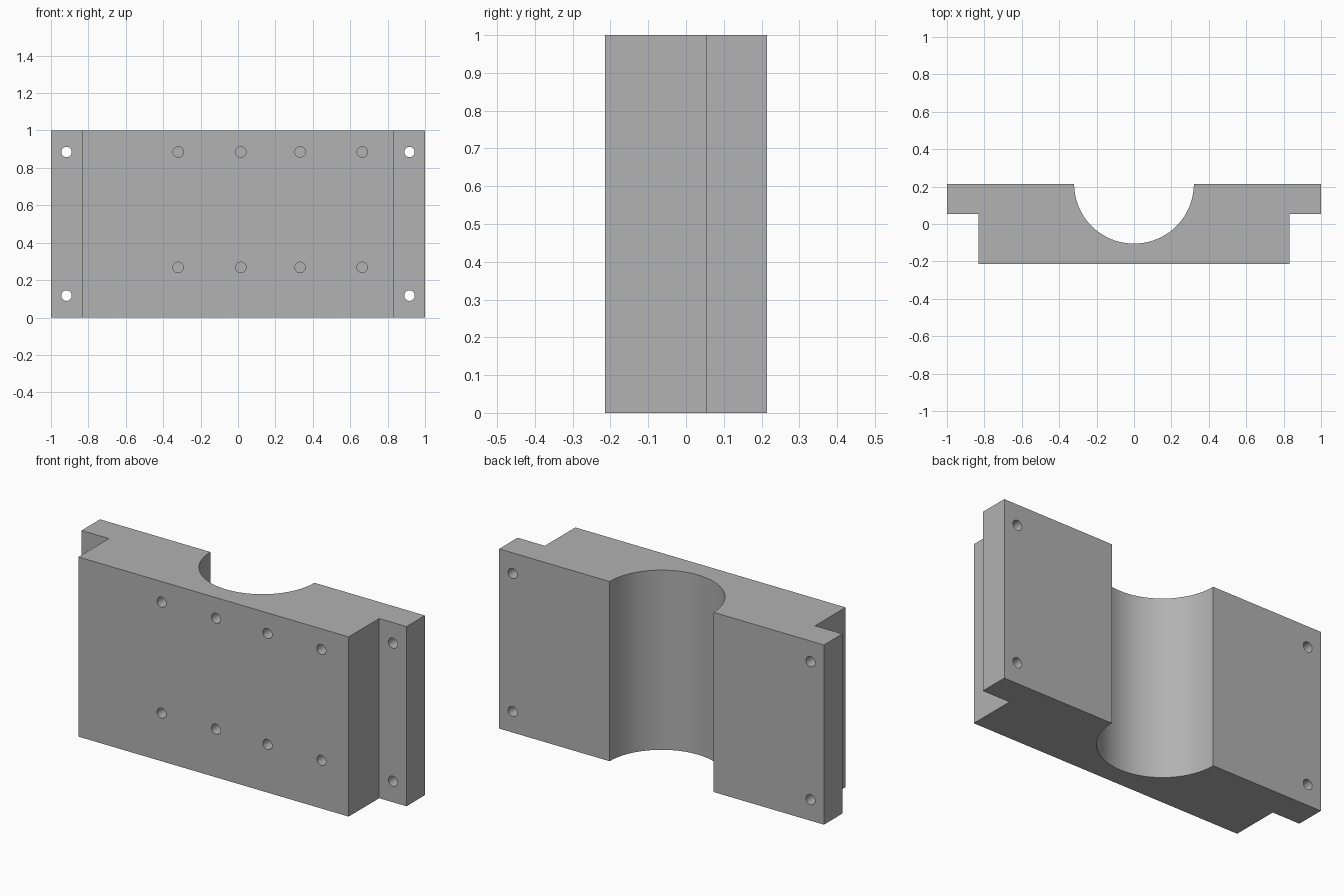
import bpy, bmesh, math
from mathutils import Matrix

cube = bpy.data.objects.get("Cube")
if cube:
    bpy.data.objects.remove(cube, do_unlink=True)

HEIGHT, BACK, FRONT, EAR = 1.0, 0.215, -0.215, 0.053
GROOVE_R, HOLE_R, SEGMENTS = 0.32, 0.028, 64

# Plain grey metal
grey = bpy.data.materials.new("grey_metal")
grey.use_nodes = True
grey.diffuse_color = (0.445, 0.445, 0.445, 1)
grey.node_tree.nodes["Principled BSDF"].inputs["Base Color"].default_value = grey.diffuse_color


def make_object(name, bm):
    bmesh.ops.recalc_face_normals(bm, faces=bm.faces)
    mesh = bpy.data.meshes.new(name)
    bm.to_mesh(mesh)
    bm.free()
    mesh.materials.append(grey)
    obj = bpy.data.objects.new(name, mesh)
    bpy.context.collection.objects.link(obj)
    return obj


# Block: stepped profile with a half-round groove, extruded upwards
outline = [(-1, BACK), (-1, EAR), (-0.832, EAR), (-0.832, FRONT)]
outline += [(-x, y) for x, y in reversed(outline)]
for i in range(SEGMENTS + 1):
    a = -math.pi * i / SEGMENTS
    outline.append((GROOVE_R * math.cos(a), BACK + GROOVE_R * math.sin(a)))
bm = bmesh.new()
base = bm.faces.new([bm.verts.new((x, y, 0)) for x, y in outline])
top = bmesh.ops.extrude_face_region(bm, geom=[base])["geom"]
bmesh.ops.translate(bm, vec=(0, 0, HEIGHT),
                    verts=[v for v in top if isinstance(v, bmesh.types.BMVert)])
block = make_object("bearing_block", bm)

# Cutter: through holes in the ears, blind holes in the front face
bm = bmesh.new()


def add_hole(x, z, y0, y1):
    place = Matrix.Translation((x, (y0 + y1) / 2, z)) @ Matrix.Rotation(math.pi / 2, 4, "X")
    bmesh.ops.create_cone(bm, cap_ends=True, segments=32, radius1=HOLE_R,
                          radius2=HOLE_R, depth=y1 - y0, matrix=place)


for x in (-0.917, 0.917):
    for z in (0.117, 0.885):
        add_hole(x, z, EAR - 0.05, BACK + 0.05)
for x in (-0.32, 0.015, 0.332, 0.664):
    for z in (0.268, 0.885):
        add_hole(x, z, FRONT - 0.05, FRONT + 0.09)
cutter = make_object("hole_cutter", bm)
cutter.hide_render = True
cutter.hide_viewport = True

drill = block.modifiers.new("drill_holes", "BOOLEAN")
drill.operation = "DIFFERENCE"
drill.solver = "EXACT"
drill.object = cutter

# Apply the holes, drop the cutter, smooth the round walls
bpy.context.view_layer.objects.active = block
block.select_set(True)
bpy.ops.object.modifier_apply(modifier=drill.name)
bpy.data.objects.remove(cutter, do_unlink=True)
bpy.ops.object.shade_smooth_by_angle(angle=math.radians(30))
